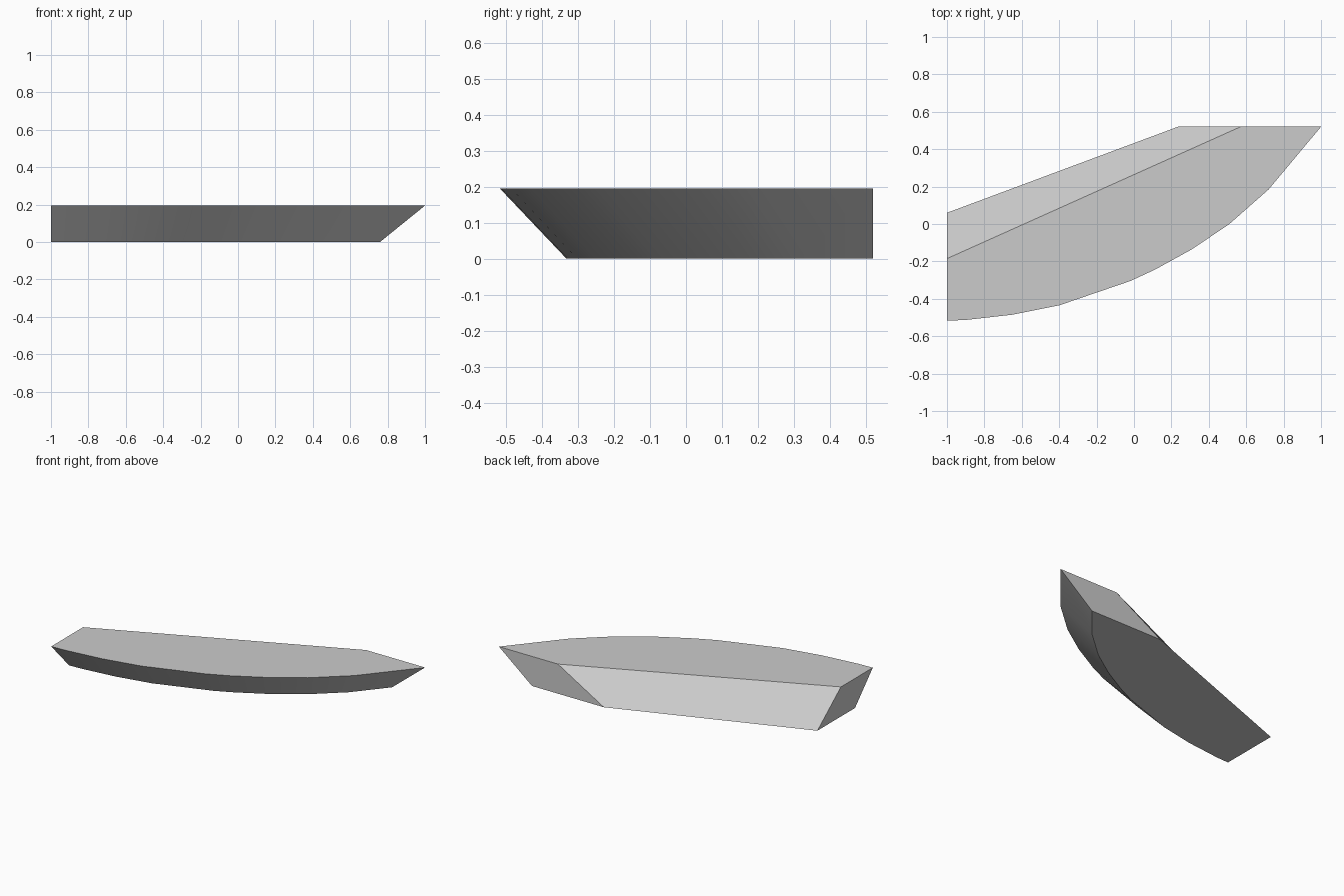
import bpy
import bmesh
from mathutils import Vector
from mathutils.geometry import intersect_line_line_2d, intersect_line_line

cube = bpy.data.objects.get("Cube")
if cube:
    bpy.data.objects.remove(cube, do_unlink=True)

HEIGHT, INSET = 0.195, 0.185
BACK, SIDE = 0.52, -1.0

# Curved rim of the upper face, from the back tip round to the cut end
rim = [Vector(p) for p in (
    (1, BACK), (0.72, 0.185), (0.51, 0), (0.31, -0.135), (0.11, -0.245),
    (-0.02, -0.305), (-0.4, -0.435), (-0.65, -0.485), (-0.9, -0.513), (SIDE, -0.517))]


def meet(a, b, c, d):
    """Point where the unbounded lines ab and cd cross."""
    return intersect_line_line(*(p.to_3d() for p in (a, b, c, d)))[0].to_2d()


def inset_line(a, b):
    """Line ab moved inward by the slope of the curved wall."""
    d = (b - a).normalized()
    n = Vector((d.y, -d.x)) * INSET
    return a + n, b + n


# Lower curve: the rim moved inward and trimmed by the back and end planes
lines = [(Vector((0, BACK)), Vector((1, BACK)))]
lines += [inset_line(a, b) for a, b in zip(rim, rim[1:])]
lines += [(Vector((SIDE, 0)), Vector((SIDE, 1)))]
keel = [meet(*p, *q) for p, q in zip(lines, lines[1:])]

# Each outline closes with the straight sloping wall
top = rim + [Vector((SIDE, -0.185)), Vector((0.57, BACK))]
bottom = keel + [Vector((SIDE, 0.06)), Vector((0.235, BACK))]

# Solid body lofted between the two outlines
bm = bmesh.new()
upper = [bm.verts.new((p.x, p.y, HEIGHT)) for p in top]
lower = [bm.verts.new((p.x, p.y, 0)) for p in bottom]
bm.faces.new(upper)
bm.faces.new(lower)
count = len(upper)
for i in range(count):
    j = (i + 1) % count
    bm.faces.new((upper[i], upper[j], lower[j], lower[i]))
bmesh.ops.recalc_face_normals(bm, faces=bm.faces)
mesh = bpy.data.meshes.new("curved_slab")
bm.to_mesh(mesh)
bm.free()

slab = bpy.data.objects.new("curved_slab", mesh)
bpy.context.collection.objects.link(slab)

# Plain grey finish
grey = bpy.data.materials.new("light_grey")
grey.use_nodes = True
colour = (0.6, 0.6, 0.6, 1)
grey.diffuse_color = colour
grey.node_tree.nodes["Principled BSDF"].inputs["Base Color"].default_value = colour
mesh.materials.append(grey)

# Smooth curved wall with crisp outer edges
bpy.ops.object.select_all(action="DESELECT")
slab.select_set(True)
bpy.context.view_layer.objects.active = slab
bpy.ops.object.shade_smooth_by_angle(angle=0.52)
